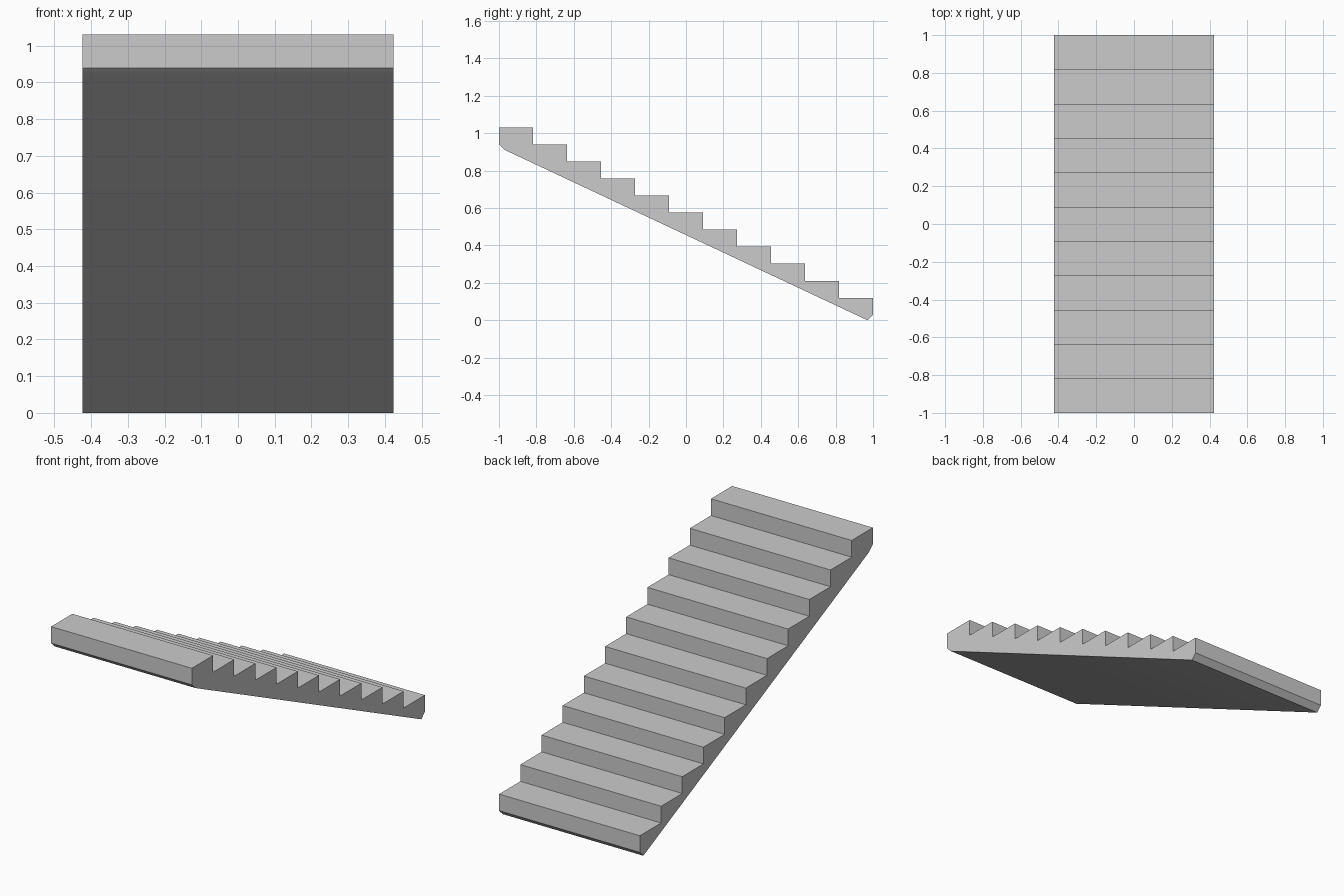
import bpy, bmesh

if "Cube" in bpy.data.objects:
    bpy.data.objects.remove(bpy.data.objects["Cube"])

N = 11                      # number of steps
DEPTH = 2 / N               # tread depth
RISE = 0.091
TOP = 1.03
HALF_W = 0.423

concrete = bpy.data.materials.new("concrete grey")
concrete.diffuse_color = (0.6, 0.6, 0.6, 1)
concrete.use_nodes = True
concrete.node_tree.nodes["Principled BSDF"].inputs["Base Color"].default_value = concrete.diffuse_color

# Side profile (y, z): treads and risers, then the sloped underside
profile = []
for i in range(N):
    z = TOP - i * RISE
    profile += [(-1 + i * DEPTH, z), (-1 + (i + 1) * DEPTH, z)]
profile += [(1, 0.03), (0.97, 0), (-0.968, 0.91), (-1, 0.94)]

# Extrude the profile across the width
bm = bmesh.new()
face = bm.faces.new([bm.verts.new((-HALF_W, y, z)) for y, z in profile])
ext = bmesh.ops.extrude_face_region(bm, geom=[face])
moved = [g for g in ext["geom"] if isinstance(g, bmesh.types.BMVert)]
bmesh.ops.translate(bm, verts=moved, vec=(2 * HALF_W, 0, 0))
bmesh.ops.recalc_face_normals(bm, faces=bm.faces)
mesh = bpy.data.meshes.new("stair_flight")
bm.to_mesh(mesh)
bm.free()
mesh.materials.append(concrete)
stairs = bpy.data.objects.new("stair_flight", mesh)
bpy.context.collection.objects.link(stairs)

# Smooth only the soft break between chamfer and underside
bpy.context.view_layer.objects.active = stairs
stairs.select_set(True)
bpy.ops.object.shade_smooth_by_angle(angle=0.52)
